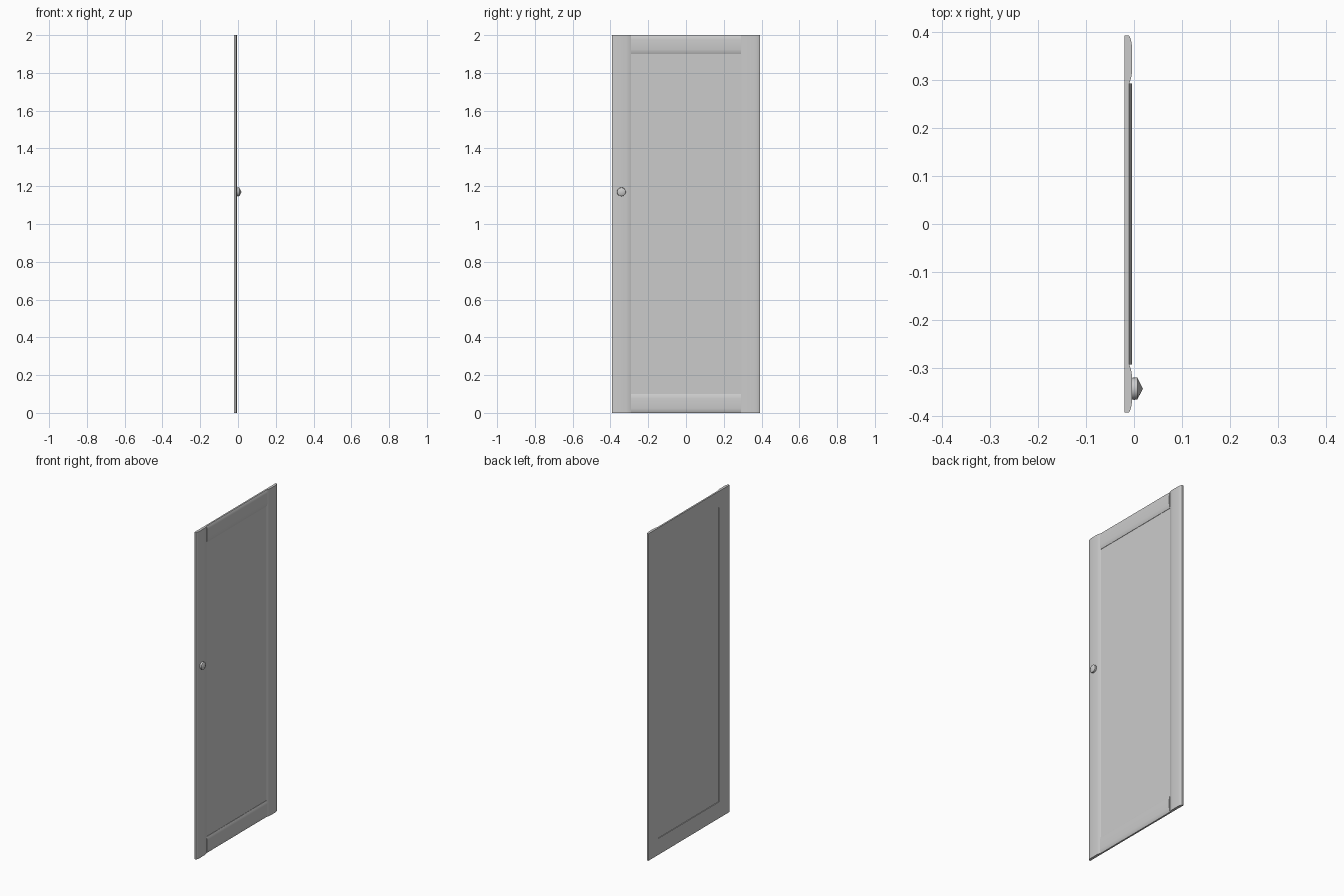
import bpy, bmesh, math
from mathutils import Vector

if "Cube" in bpy.data.objects:
    bpy.data.objects.remove(bpy.data.objects["Cube"])

W, H = 0.392, 2.0        # half width, height
IN = 0.292               # inner edge of the stiles

# moulded section: (x depth, distance from the outer edge)
SECTION = [(-0.02, 0), (-0.0105, 0), (-0.0075, 0.006), (-0.0050, 0.016),
           (-0.0040, 0.024), (-0.0040, 0.076), (-0.0055, 0.086),
           (-0.0080, 0.095), (-0.0100, 0.100), (-0.02, 0.100)]


def finish(name, bm):
    bmesh.ops.recalc_face_normals(bm, faces=bm.faces)
    me = bpy.data.meshes.new(name)
    bm.to_mesh(me)
    bm.free()
    ob = bpy.data.objects.new(name, me)
    bpy.context.collection.objects.link(ob)
    bpy.ops.object.select_all(action='DESELECT')
    bpy.context.view_layer.objects.active = ob
    ob.select_set(True)
    bpy.ops.object.shade_smooth_by_angle(angle=math.radians(30))
    return ob


def extrude(name, points, vec):
    bm = bmesh.new()
    face = bm.faces.new([bm.verts.new(p) for p in points])
    ext = bmesh.ops.extrude_face_region(bm, geom=[face], use_keep_orig=True)
    verts = [g for g in ext['geom'] if isinstance(g, bmesh.types.BMVert)]
    bmesh.ops.translate(bm, verts=verts, vec=Vector(vec))
    return finish(name, bm)


# full-height stiles
for side, label in ((-1, "left"), (1, "right")):
    extrude(label + "_stile", [(x, side * (W - d), 0) for x, d in SECTION], (0, 0, H))

# rails fitted between the stiles
extrude("top_rail", [(x, -IN, H - d) for x, d in SECTION], (0, 2 * IN, 0))
extrude("bottom_rail", [(x, -IN, d) for x, d in SECTION], (0, 2 * IN, 0))

# recessed centre panel
extrude("centre_panel", [(-0.016, -IN, 0.1), (-0.012, -IN, 0.1),
                         (-0.012, IN, 0.1), (-0.016, IN, 0.1)], (0, 0, H - 0.2))

# turned knob, lathed about the x axis
bm = bmesh.new()
profile = [(-0.005, 0), (-0.005, 0.022), (0.000, 0.0235), (0.007, 0.0225), (0.0185, 0)]
verts = [bm.verts.new((x, r, 0)) for x, r in profile]
edges = [bm.edges.new(pair) for pair in zip(verts, verts[1:])]
bmesh.ops.spin(bm, geom=verts + edges, cent=(0, 0, 0), axis=(1, 0, 0),
               angle=math.tau, steps=16)
bmesh.ops.remove_doubles(bm, verts=bm.verts, dist=1e-5)
bmesh.ops.translate(bm, verts=bm.verts, vec=(0, -0.342, 1.17))
finish("knob", bm)
